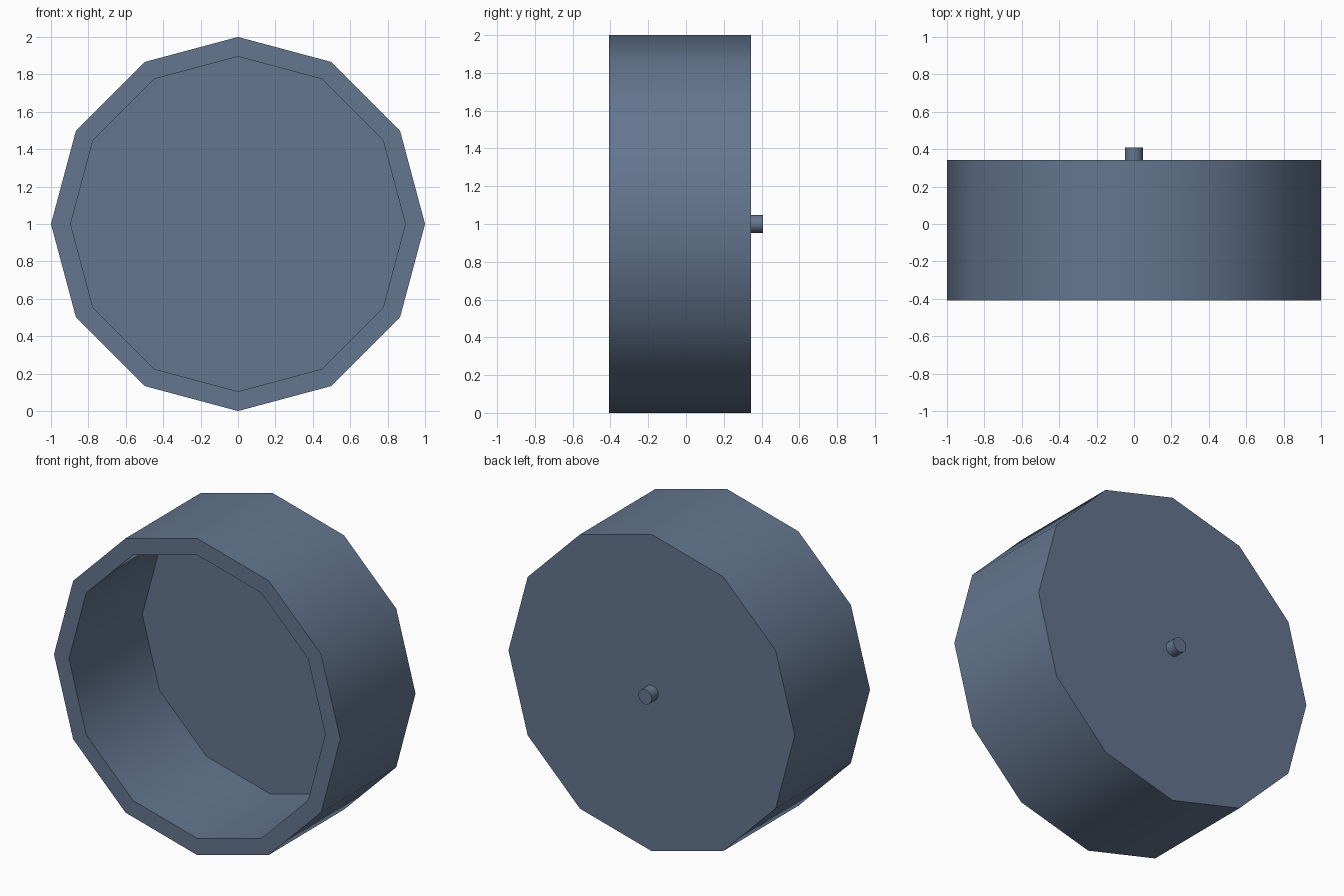
import bpy, bmesh, math

if "Cube" in bpy.data.objects:
    bpy.data.objects.remove(bpy.data.objects["Cube"])

SIDES = 12
CENTRE_Z = 1.0

slate = bpy.data.materials.new("slate_blue")
slate.diffuse_color = (0.127, 0.181, 0.275, 1)
slate.use_nodes = True
slate.node_tree.nodes["Principled BSDF"].inputs["Base Color"].default_value = slate.diffuse_color


def lathe(name, profile):
    """Spin a (radius, y) profile round the drum's y axis; radius 0 caps the end."""
    bm = bmesh.new()
    rings = []
    for r, y in profile:
        rings.append([bm.verts.new((r * math.cos(2 * math.pi * i / SIDES), y,
                                    CENTRE_Z + r * math.sin(2 * math.pi * i / SIDES)))
                      for i in range(SIDES)])
    for a, b in zip(rings, rings[1:]):
        for i in range(SIDES):
            j = (i + 1) % SIDES
            bm.faces.new((a[i], a[j], b[j], b[i]))
    bm.faces.new(rings[0])
    bm.faces.new(rings[-1])
    bmesh.ops.recalc_face_normals(bm, faces=bm.faces)
    mesh = bpy.data.meshes.new(name)
    bm.to_mesh(mesh)
    bm.free()
    mesh.materials.append(slate)
    obj = bpy.data.objects.new(name, mesh)
    bpy.context.collection.objects.link(obj)
    bpy.ops.object.select_all(action='DESELECT')
    obj.select_set(True)
    bpy.context.view_layer.objects.active = obj
    bpy.ops.object.shade_smooth_by_angle(angle=math.radians(40))
    return obj


# Open drum: cavity floor, inner wall, front rim, outer wall, back
lathe("drum_shell", [(0.895, 0.324), (0.895, -0.408), (1.0, -0.408), (1.0, 0.343)])

# Small axle stub on the back
lathe("axle_stub", [(0.048, 0.335), (0.048, 0.408)])
